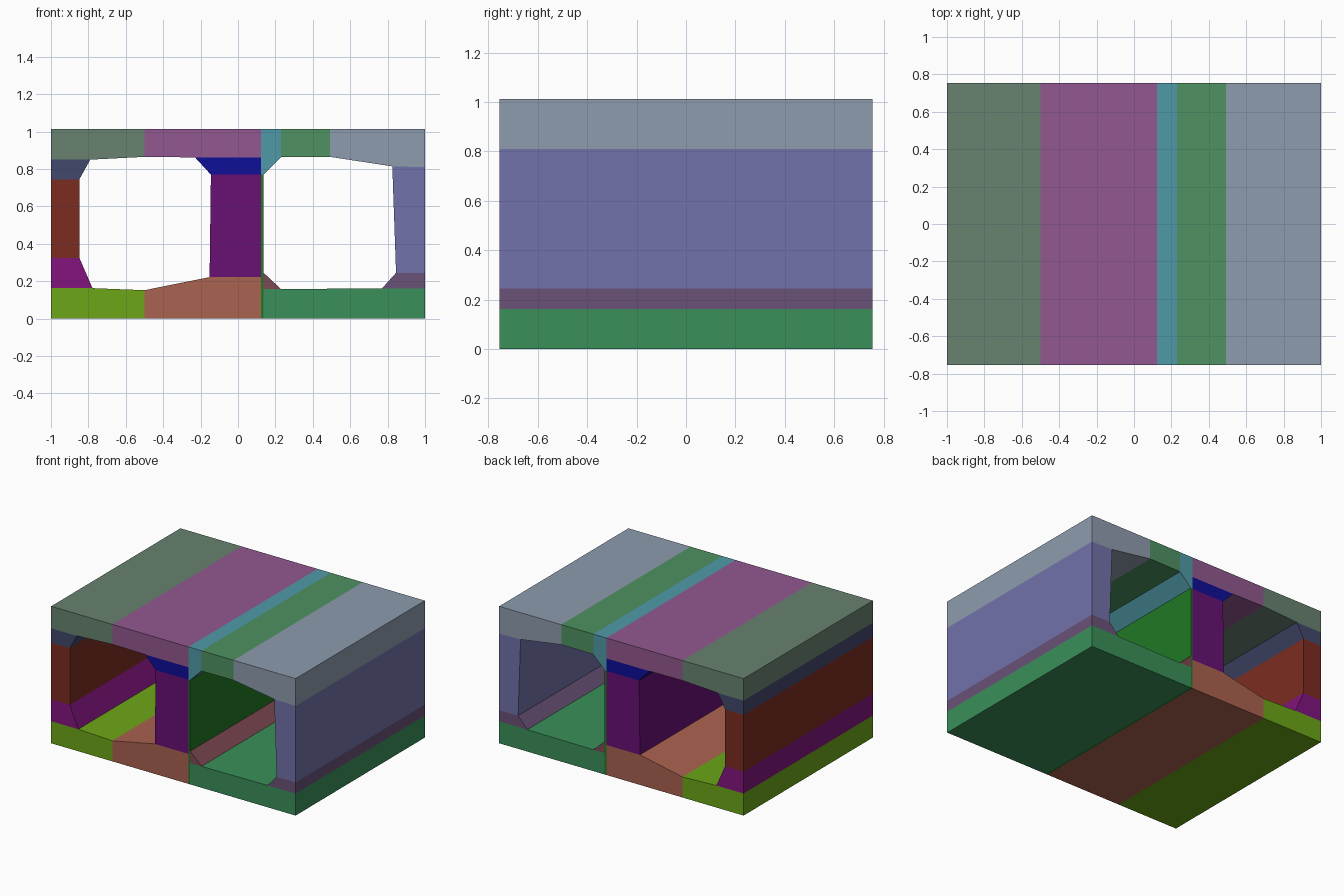
import bpy
import bmesh

HALF = 0.755   # half length along y
TOP = 1.013    # overall height


def linear(c):
    return c / 12.92 if c <= 0.04045 else ((c + 0.055) / 1.055) ** 2.4


def segment(name, rgb, profile):
    """Extrude an x/z cross-section along the full depth."""
    bm = bmesh.new()
    face = bm.faces.new([bm.verts.new((x, -HALF, z)) for x, z in profile])
    ext = bmesh.ops.extrude_face_region(bm, geom=[face])
    moved = [v for v in ext["geom"] if isinstance(v, bmesh.types.BMVert)]
    bmesh.ops.translate(bm, verts=moved, vec=(0, 2 * HALF, 0))
    bmesh.ops.recalc_face_normals(bm, faces=bm.faces)
    mesh = bpy.data.meshes.new(name)
    bm.to_mesh(mesh)
    bm.free()
    mat = bpy.data.materials.new(name)
    mat.diffuse_color = [linear(c / 255) for c in rgb] + [1]
    mesh.materials.append(mat)
    bpy.context.collection.objects.link(bpy.data.objects.new(name, mesh))


# Roof slab
segment("roof_left", (104, 130, 112),
        [(-1, 0.85), (-0.79, 0.85), (-0.5, 0.865), (-0.5, TOP), (-1, TOP)])
segment("roof_middle", (146, 88, 144),
        [(-0.5, 0.865), (-0.23, 0.862), (0.123, 0.862), (0.123, TOP), (-0.5, TOP)])
segment("roof_joint", (80, 154, 168),
        [(0.123, 0.77), (0.137, 0.77), (0.23, 0.863), (0.23, TOP), (0.123, TOP)])
segment("roof_inner_right", (78, 146, 98),
        [(0.23, 0.863), (0.492, 0.865), (0.492, TOP), (0.23, TOP)])
segment("roof_right", (142, 156, 174),
        [(0.492, 0.865), (0.825, 0.814), (1, 0.81), (1, TOP), (0.492, TOP)])

# Left wall with its corner haunches
segment("left_upper_haunch", (66, 72, 108),
        [(-1, 0.745), (-0.848, 0.745), (-0.79, 0.85), (-1, 0.85)])
segment("left_wall", (124, 44, 32),
        [(-1, 0.325), (-0.848, 0.325), (-0.848, 0.745), (-1, 0.745)])
segment("left_lower_haunch", (130, 20, 126),
        [(-1, 0.163), (-0.778, 0.163), (-0.848, 0.325), (-1, 0.325)])

# Central wall and its haunches
segment("centre_upper_haunch", (16, 14, 152),
        [(-0.145, 0.77), (0.123, 0.77), (0.123, 0.862), (-0.23, 0.862)])
segment("centre_wall", (104, 16, 116),
        [(-0.152, 0.222), (0.123, 0.222), (0.123, 0.77), (-0.145, 0.77)])
segment("centre_facing", (32, 120, 36),
        [(0.123, 0), (0.137, 0), (0.137, 0.77), (0.123, 0.77)])
segment("centre_lower_haunch", (126, 72, 84),
        [(0.137, 0.158), (0.23, 0.158), (0.137, 0.245)])

# Right wall and haunch
segment("right_wall", (114, 114, 172),
        [(0.845, 0.245), (1, 0.245), (1, 0.81), (0.825, 0.814)])
segment("right_lower_haunch", (106, 82, 120),
        [(0.77, 0.162), (1, 0.162), (1, 0.245), (0.845, 0.245)])

# Floor slab
segment("floor_left", (108, 166, 24),
        [(-1, 0), (-0.5, 0), (-0.5, 0.152), (-0.778, 0.163), (-1, 0.163)])
segment("floor_middle", (170, 98, 80),
        [(-0.5, 0), (0.123, 0), (0.123, 0.222), (-0.152, 0.222), (-0.5, 0.152)])
segment("floor_right", (58, 144, 90),
        [(0.137, 0), (1, 0), (1, 0.162), (0.77, 0.162), (0.23, 0.158), (0.137, 0.158)])
